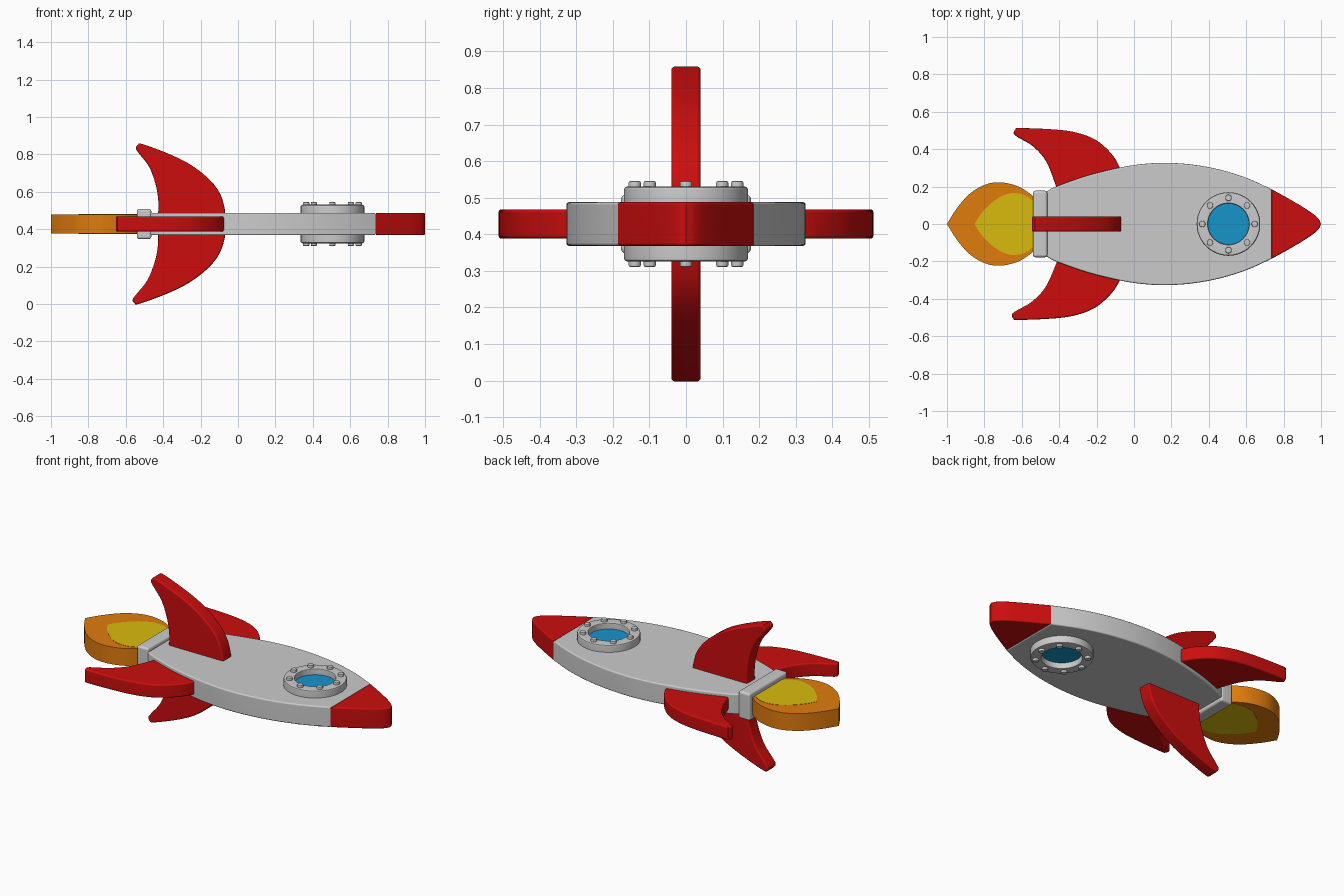
import bpy, bmesh, math
from mathutils import Vector

if "Cube" in bpy.data.objects:
    bpy.data.objects.remove(bpy.data.objects["Cube"])

ZC = 0.428  # mid height of the rocket


def material(name, rgb):
    m = bpy.data.materials.new(name)
    m.diffuse_color = (*rgb, 1)
    m.use_nodes = True
    m.node_tree.nodes["Principled BSDF"].inputs["Base Color"].default_value = m.diffuse_color
    return m


RED = material("red", (0.6, 0.004, 0.004))
ORANGE = material("orange", (0.75, 0.2, 0.004))
YELLOW = material("yellow", (0.7, 0.5, 0.004))
BLUE = material("blue", (0.008, 0.3, 0.6))


def spline(pts, steps=5):
    """Smooth curve through 2D points."""
    p = [Vector(q) for q in pts]
    p = [2 * p[0] - p[1]] + p + [2 * p[-1] - p[-2]]
    out = []
    for a, b, c, d in zip(p, p[1:], p[2:], p[3:]):
        for i in range(steps):
            t = i / steps
            out.append(0.5 * (2 * b + (c - a) * t + (2 * a - 5 * b + 4 * c - d) * t * t
                              + (3 * b - a - 3 * c + d) * t ** 3))
    return out + [p[-2]]


def symmetric(pts):
    """Close a half outline by mirroring it over y = 0."""
    return pts + [Vector((q.x, -q.y)) for q in reversed(pts) if q.y > 1e-5]


def finish(bm, name, mat):
    bmesh.ops.recalc_face_normals(bm, faces=bm.faces)
    me = bpy.data.meshes.new(name)
    bm.to_mesh(me)
    bm.free()
    ob = bpy.data.objects.new(name, me)
    bpy.context.collection.objects.link(ob)
    if mat:
        me.materials.append(mat)
    bpy.ops.object.select_all(action='DESELECT')
    ob.select_set(True)
    bpy.context.view_layer.objects.active = ob
    bpy.ops.object.shade_smooth_by_angle(angle=math.radians(32))
    ob.modifiers.new("even_shading", 'WEIGHTED_NORMAL').keep_sharp = True
    return ob


def prism(name, outline, half, mat=None, bevel=0.0, upright=False):
    """Extrude an outline by +-half; upright outlines lie in xz."""
    bm = bmesh.new()

    def place(q, s):
        return (q[0], s, ZC + q[1]) if upright else (q[0], q[1], ZC + s)
    lo = [bm.verts.new(place(q, -half)) for q in outline]
    hi = [bm.verts.new(place(q, half)) for q in outline]
    caps = [bm.faces.new(lo), bm.faces.new(hi)]
    rim = [e for f in caps for e in f.edges]
    n = len(lo)
    for i in range(n):
        bm.faces.new((lo[i], lo[(i + 1) % n], hi[(i + 1) % n], hi[i]))
    bmesh.ops.recalc_face_normals(bm, faces=bm.faces)
    if bevel:
        bmesh.ops.bevel(bm, geom=rim, offset=bevel, segments=3, profile=0.5,
                        affect='EDGES', clamp_overlap=False)
    return finish(bm, name, mat)


def lathe(name, profile, centre, side, mat=None, closed=False, n=48):
    """Spin a (radius, height) profile round z; side flips it below."""
    bm = bmesh.new()
    rings = []
    for r, h in profile:
        rings.append([bm.verts.new((centre[0] + r * math.cos(2 * math.pi * i / n),
                                    centre[1] + r * math.sin(2 * math.pi * i / n),
                                    ZC + side * h)) for i in range(n)])
    pairs = list(zip(rings, rings[1:] + rings[:1]))
    for a, b in pairs if closed else pairs[:-1]:
        for i in range(n):
            j = (i + 1) % n
            bm.faces.new((a[i], a[j], b[j], b[i]))
    if not closed:
        bm.faces.new(rings[0])
        bm.faces.new(rings[-1])
    return finish(bm, name, mat)


# Hull and nose cone
hull = spline([(-0.47, 0.172), (-0.42, 0.199), (-0.25, 0.259), (-0.07, 0.303), (0.06, 0.322),
               (0.17, 0.327), (0.3, 0.319), (0.45, 0.293), (0.6, 0.247), (0.736, 0.186)])
prism("hull", symmetric(hull), 0.06, bevel=0.008)
nose = spline([(0.736, 0.186), (0.84, 0.128), (0.92, 0.08), (0.965, 0.048), (0.99, 0.023), (1.0, 0)])
prism("nose_cone", symmetric(nose), 0.06, RED, 0.008)

# Engine collar
bm = bmesh.new()
bmesh.ops.create_cube(bm, size=1)
for v in bm.verts:
    v.co = Vector((-0.502 + v.co.x * 0.078, v.co.y * 0.356, ZC + v.co.z * 0.162))
bmesh.ops.bevel(bm, geom=bm.edges[:], offset=0.014, segments=3, profile=0.5, affect='EDGES')
finish(bm, "engine_collar", None)

# Flame with inner core
flame = spline([(-1, 0), (-0.95, 0.08), (-0.88, 0.16), (-0.8, 0.209), (-0.72, 0.223),
                (-0.63, 0.205), (-0.56, 0.165), (-0.5, 0.11)])
core = spline([(-0.853, 0), (-0.81, 0.065), (-0.74, 0.13), (-0.67, 0.162), (-0.61, 0.162),
               (-0.56, 0.14), (-0.5, 0.09)])
prism("flame", symmetric(flame), 0.051, ORANGE)
prism("flame_core", symmetric(core), 0.0525, YELLOW)

# Fins: upright pair and side pair
upright_fin = [(-0.07, 0.03), (-0.071, 0.08), (-0.095, 0.16), (-0.15, 0.235), (-0.25, 0.315),
               (-0.37, 0.375), (-0.51, 0.427), (-0.535, 0.424), (-0.546, 0.405), (-0.53, 0.378),
               (-0.475, 0.305), (-0.44, 0.21), (-0.426, 0.12), (-0.428, 0.03)]
side_fin = [(-0.065, 0.25), (-0.075, 0.3), (-0.12, 0.375), (-0.2, 0.447), (-0.3, 0.487),
            (-0.42, 0.505), (-0.61, 0.513), (-0.635, 0.505), (-0.643, 0.485), (-0.625, 0.466),
            (-0.54, 0.415), (-0.47, 0.335), (-0.42, 0.21), (-0.4, 0.14)]
for pts, names, base, up in ((upright_fin, ("top_fin", "bottom_fin"), 0.06, True),
                             (side_fin, ("left_fin", "right_fin"), 0.3, False)):
    for side, name in zip((1, -1), names):
        lean = 0.0 if side > 0 else -0.05
        outline = [(q.x + lean * (q.y - base), side * q.y) for q in spline(pts)]
        prism(name, outline, 0.04, RED, 0.009, up)

# Portholes on both faces: ring, glass and bolts
X = 0.505
for side, label in ((1, "upper"), (-1, "lower")):
    lathe(label + "_porthole_ring",
          [(0.11, 0.05), (0.17, 0.05), (0.17, 0.094), (0.167, 0.1), (0.161, 0.103),
           (0.116, 0.103), (0.112, 0.101), (0.11, 0.097)], (X, 0), side, closed=True)
    lathe(label + "_porthole_glass", [(0.112, 0.05), (0.112, 0.068)], (X, 0), side, BLUE)
    for k in range(8):
        a = k * math.pi / 4
        lathe(f"{label}_bolt_{k + 1}", [(0.017, 0.095), (0.017, 0.112), (0.0155, 0.116), (0.012, 0.1175)],
              (X + 0.14 * math.cos(a), 0.14 * math.sin(a)), side, n=20)
